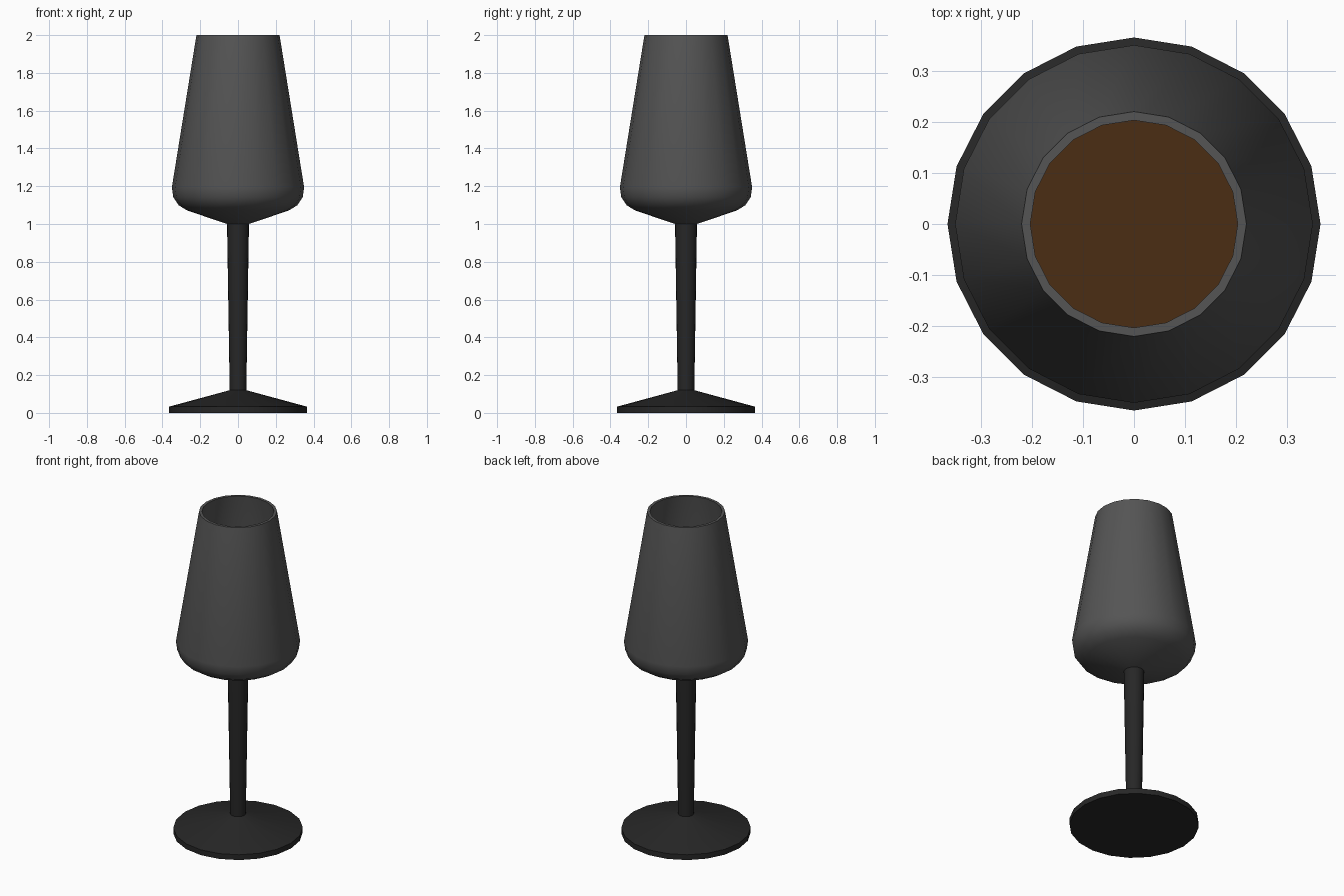
import bpy, bmesh, math

if "Cube" in bpy.data.objects:
    bpy.data.objects.remove(bpy.data.objects["Cube"])

SIDES = 20


def material(name, rgb):
    m = bpy.data.materials.new(name)
    m.diffuse_color = (*rgb, 1)
    m.use_nodes = True
    m.node_tree.nodes["Principled BSDF"].inputs["Base Color"].default_value = m.diffuse_color
    return m


def lathe(name, profile, mat):
    """Spin an (r, z) profile around z; r = 0 ends become poles."""
    bm = bmesh.new()
    rings = []
    for r, z in profile:
        if r == 0:
            rings.append([bm.verts.new((0, 0, z))] * SIDES)
        else:
            rings.append([bm.verts.new((r * math.cos(2 * math.pi * i / SIDES),
                                        r * math.sin(2 * math.pi * i / SIDES), z))
                          for i in range(SIDES)])
    for a, b in zip(rings, rings[1:]):
        for i in range(SIDES):
            j = (i + 1) % SIDES
            bm.faces.new(list(dict.fromkeys((a[i], a[j], b[j], b[i]))))
    bmesh.ops.recalc_face_normals(bm, faces=bm.faces)
    mesh = bpy.data.meshes.new(name)
    bm.to_mesh(mesh)
    bm.free()
    obj = bpy.data.objects.new(name, mesh)
    bpy.context.collection.objects.link(obj)
    mesh.materials.append(mat)
    bpy.ops.object.select_all(action='DESELECT')
    obj.select_set(True)
    bpy.context.view_layer.objects.active = obj
    bpy.ops.object.shade_smooth_by_angle(angle=math.radians(40))
    return obj


dark = material("dark_glass", (0.02, 0.02, 0.02))
grey = material("grey_glass", (0.09, 0.09, 0.09))
brown = material("brown_drink", (0.07, 0.027, 0.007))

# Foot and tapered stem
lathe("foot_and_stem", [(0, 0), (0.365, 0), (0.365, 0.033), (0.044, 0.12),
                        (0.058, 1.0), (0, 1.0)], dark)

# Hollow bowl: outer wall up, rim, inner wall down
lathe("bowl", [(0, 1.0), (0.058, 1.0), (0.27, 1.072), (0.315, 1.1),
               (0.343, 1.142), (0.35, 1.195), (0.22, 2.0),
               (0.203, 2.0), (0.332, 1.195), (0.326, 1.148), (0.303, 1.115),
               (0.264, 1.09), (0.055, 1.018), (0, 1.018)], grey)

# Drink filling the lower bowl
lathe("drink", [(0, 1.022), (0.055, 1.022), (0.262, 1.094), (0.3, 1.118),
                (0.322, 1.15), (0.328, 1.195), (0.295, 1.4), (0, 1.4)], brown)
